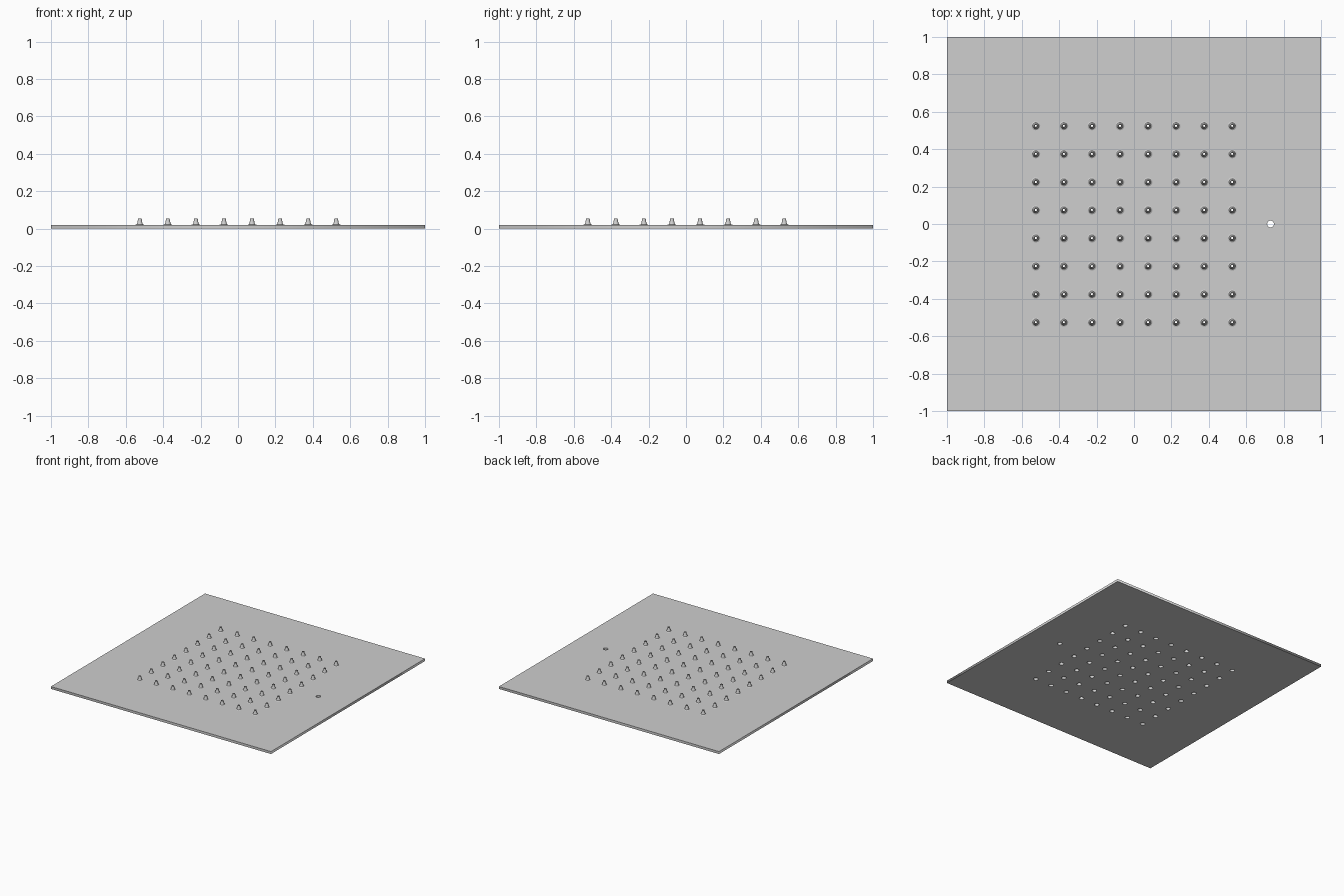
import bpy, bmesh, math

if "Cube" in bpy.data.objects:
    bpy.data.objects.remove(bpy.data.objects["Cube"])

T = 0.02          # plate thickness
N = 24            # sides of the round parts
PITCH = 0.15

grey = bpy.data.materials.new("light grey metal")
grey.diffuse_color = (0.62, 0.62, 0.62, 1)
grey.use_nodes = True
grey.node_tree.nodes["Principled BSDF"].inputs["Base Color"].default_value = grey.diffuse_color

centres = [((i - 3.5) * PITCH, (j - 3.5) * PITCH) for i in range(8) for j in range(8)]


def circle(x, y, r, n=N):
    return [(x + r * math.cos(2 * math.pi * k / n), y + r * math.sin(2 * math.pi * k / n)) for k in range(n)]


# Square plate: filled outline with punched holes
curve = bpy.data.curves.new("plate", 'CURVE')
curve.dimensions = '2D'
curve.fill_mode = 'BOTH'
curve.extrude = T / 2
loops = [[(-1, -1), (1, -1), (1, 1), (-1, 1)], circle(0.73, 0, 0.018)]
loops += [circle(x, y, 0.018) for x, y in centres]
for pts in loops:
    s = curve.splines.new('POLY')
    s.points.add(len(pts) - 1)
    for p, (x, y) in zip(s.points, pts):
        p.co = (x, y, 0, 1)
    s.use_cyclic_u = True
curve.materials.append(grey)
plate = bpy.data.objects.new("plate", curve)
plate.location.z = T / 2
bpy.context.collection.objects.link(plate)
bpy.context.view_layer.objects.active = plate
plate.select_set(True)
bpy.ops.object.convert(target='MESH')

# Raised hollow nozzles: flared outside, rim, open bore
profile = [(0.024, T), (0.017, 0.023), (0.0135, 0.03), (0.0095, 0.053),
           (0.0055, 0.053), (0.009, 0.03), (0.012, 0.024), (0.018, T)]
bm = bmesh.new()
for cx, cy in centres:
    rings = [[bm.verts.new((x, y, z)) for x, y in circle(cx, cy, r)] for r, z in profile]
    for a, b in zip(rings, rings[1:]):
        for k in range(N):
            m = (k + 1) % N
            bm.faces.new((a[k], a[m], b[m], b[k]))
mesh = bpy.data.meshes.new("nozzles")
bm.to_mesh(mesh)
bm.free()
mesh.materials.append(grey)
nozzles = bpy.data.objects.new("nozzles", mesh)
bpy.context.collection.objects.link(nozzles)
bpy.ops.object.select_all(action='DESELECT')
nozzles.select_set(True)
bpy.context.view_layer.objects.active = nozzles
bpy.ops.object.shade_smooth_by_angle(angle=math.radians(35))
